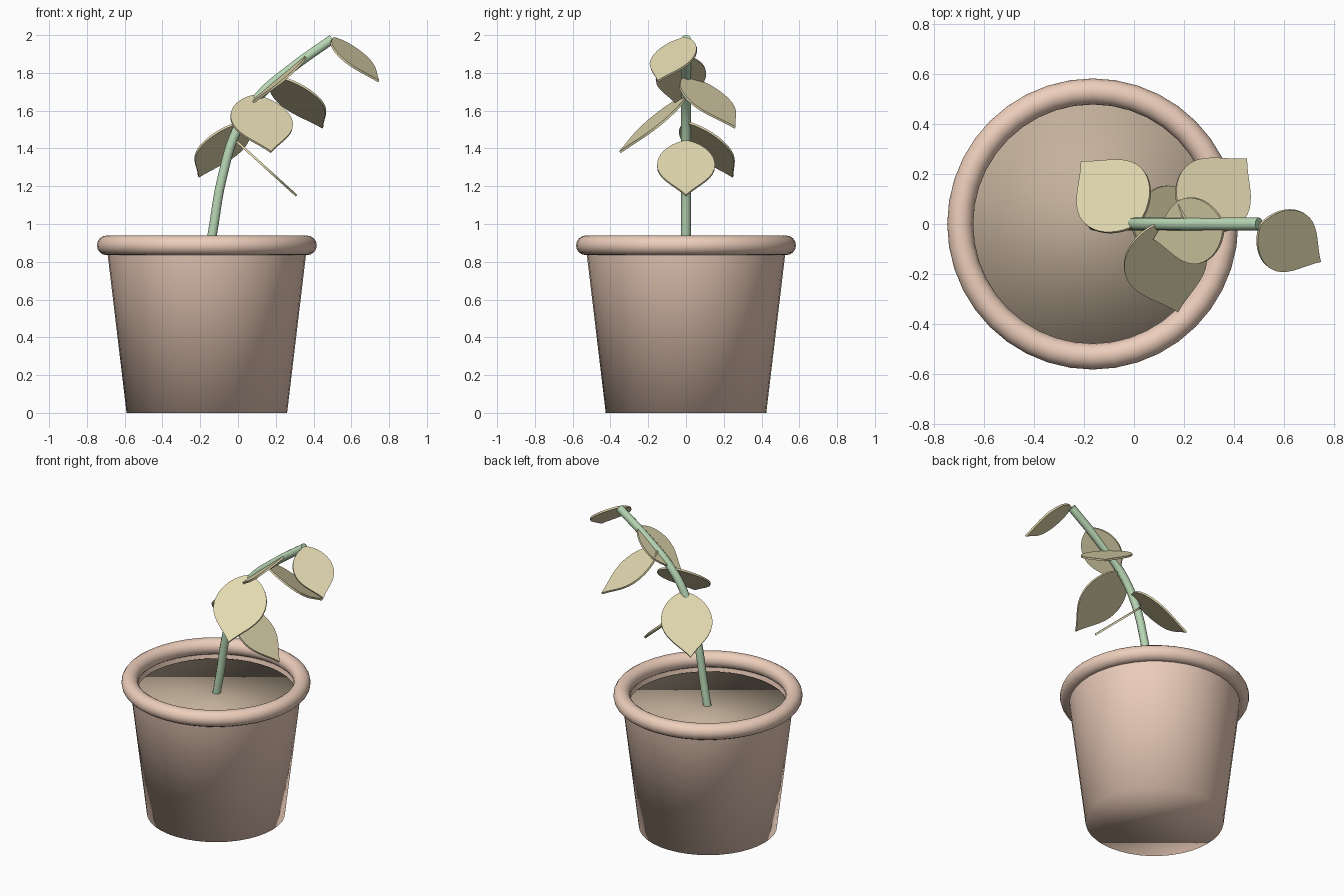
import bpy, bmesh
from math import pi
from mathutils import Vector
from mathutils.geometry import interpolate_bezier

if "Cube" in bpy.data.objects:
    bpy.data.objects.remove(bpy.data.objects["Cube"])

PX = -0.165  # pot axis


def material(name, rgb):
    m = bpy.data.materials.new(name)
    m.diffuse_color = (*rgb, 1)
    m.use_nodes = True
    m.node_tree.nodes["Principled BSDF"].inputs["Base Color"].default_value = m.diffuse_color
    return m


clay = material("clay", (0.85, 0.62, 0.50))
earth = material("earth", (0.55, 0.44, 0.33))
green = material("green", (0.48, 0.68, 0.46))
olive = material("olive", (0.76, 0.69, 0.43))


def finish(o, name, mat, smooth=True):
    o.name = name
    o.data.materials.append(mat)
    if smooth:
        for p in o.data.polygons:
            p.use_smooth = True
    return o


# pot wall: tapered, closed at the bottom, open at the top
bpy.ops.mesh.primitive_cone_add(vertices=40, radius1=0.425, radius2=0.53, depth=0.88,
                                location=(PX, 0, 0.44))
pot = bpy.context.object
bm = bmesh.new()
bm.from_mesh(pot.data)
top = [f for f in bm.faces if f.normal.z > 0.9]
bmesh.ops.delete(bm, geom=top, context='FACES_ONLY')
bm.to_mesh(pot.data)
bm.free()
finish(pot, "pot", clay)

# rounded rim
bpy.ops.mesh.primitive_torus_add(major_segments=40, minor_segments=16, major_radius=0.53,
                                 minor_radius=0.052, location=(PX, 0, 0.887))
finish(bpy.context.object, "pot_rim", clay)

# soil
bpy.ops.mesh.primitive_cylinder_add(vertices=40, radius=0.49, depth=0.05,
                                    location=(PX, 0, 0.795))
finish(bpy.context.object, "soil", earth)

# bent stem
path = [(-0.165, 0.79), (-0.137, 0.94), (-0.085, 1.24), (0.0, 1.51),
        (0.11, 1.675), (0.29, 1.83), (0.5, 1.98)]
cu = bpy.data.curves.new("stem_path", 'CURVE')
cu.dimensions = '3D'
cu.bevel_depth = 0.026
cu.bevel_resolution = 3
cu.resolution_u = 6
cu.use_fill_caps = True
sp = cu.splines.new('BEZIER')
sp.bezier_points.add(len(path) - 1)
for p, (x, z) in zip(sp.bezier_points, path):
    p.co = (x, 0, z)
    p.handle_left_type = p.handle_right_type = 'AUTO'
stem = bpy.data.objects.new("stem", cu)
bpy.context.collection.objects.link(stem)
cu.materials.append(green)


# leaf half outline: (position along leaf, relative half width)
def bez(*pts):
    return interpolate_bezier(*[Vector((a, b, 0)) for a, b in pts], 10)


half = bez((0, 0), (0.06, 0.6), (0.25, 1), (0.45, 1)) + \
    bez((0.45, 1), (0.7, 1), (0.82, 0.35), (1, 0))[1:]


def leaf(name, base, tip):
    base, axis = Vector(base), Vector(tip) - Vector(base)
    side = Vector((0, 0, 1)).cross(axis).normalized() * axis.length * 0.355
    normal = axis.cross(side).normalized() * 0.012
    outline = [(p.x, p.y) for p in half] + [(p.x, -p.y) for p in half[-2:0:-1]]
    bm = bmesh.new()
    face = bm.faces.new([bm.verts.new(base + axis * t + side * w - normal / 2)
                         for t, w in outline])
    ext = bmesh.ops.extrude_face_region(bm, geom=[face], use_keep_orig=True)
    bmesh.ops.translate(bm, vec=normal,
                        verts=[g for g in ext['geom'] if isinstance(g, bmesh.types.BMVert)])
    bmesh.ops.recalc_face_normals(bm, faces=bm.faces)
    me = bpy.data.meshes.new(name)
    bm.to_mesh(me)
    bm.free()
    o = bpy.data.objects.new(name, me)
    bpy.context.collection.objects.link(o)
    finish(o, name, olive, smooth=False)


# leaves spiral up the stem, all drooping
leaves = [((-0.01, 0, 1.44), (0.31, 0, 1.15)),
          ((0.02, 0, 1.54), (-0.21, 0.25, 1.25)),
          ((0.085, 0, 1.68), (0.175, -0.35, 1.38)),
          ((0.21, 0, 1.78), (0.45, 0.26, 1.51)),
          ((0.36, 0, 1.89), (0.08, -0.06, 1.645)),
          ((0.505, 0, 1.985), (0.745, -0.15, 1.755))]
for i, (b, t) in enumerate(leaves, 1):
    leaf(f"leaf_{i}", b, t)
